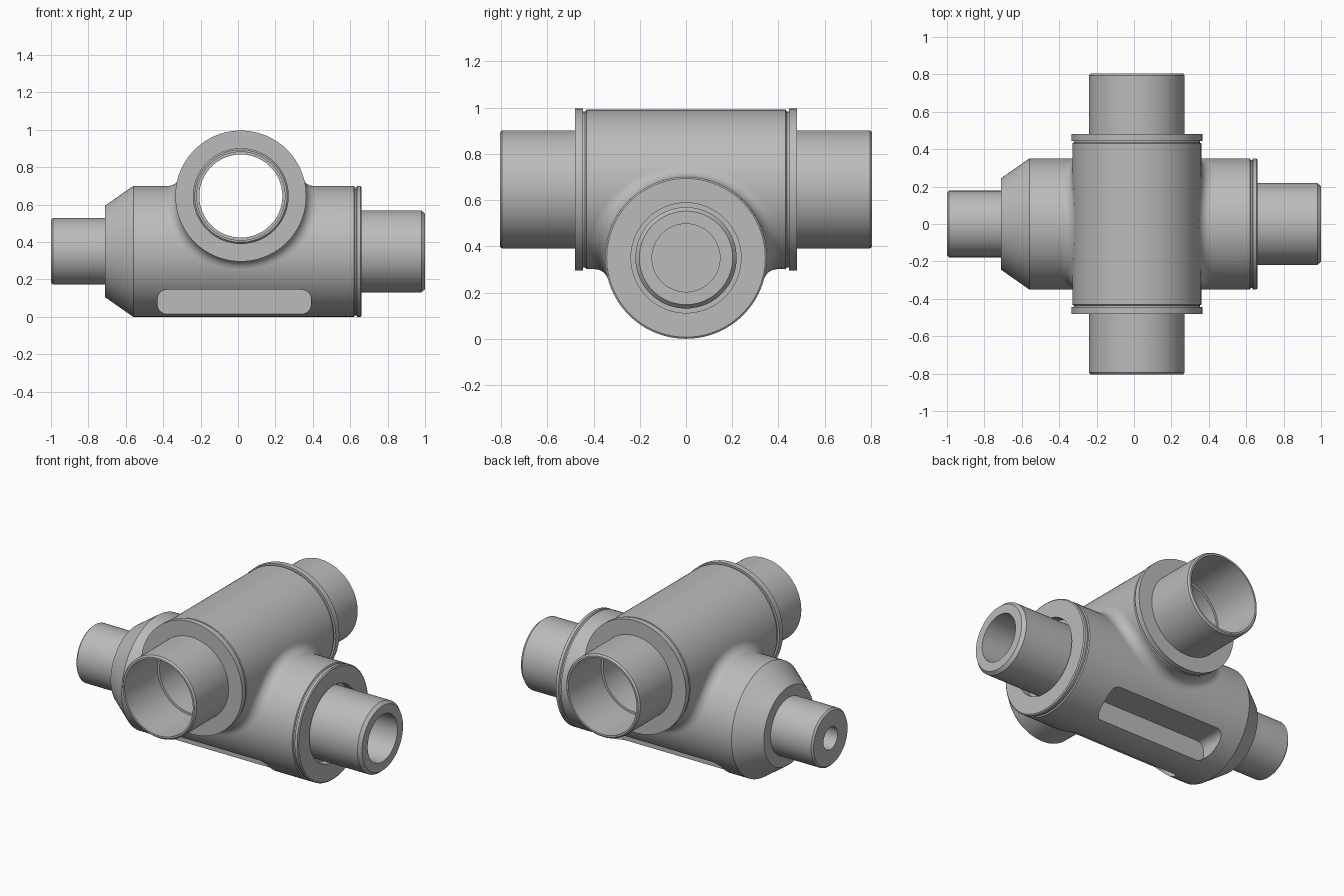
import bpy
import bmesh
from math import cos, sin, pi, sqrt, radians
from mathutils import Vector, Matrix

cube = bpy.data.objects.get("Cube")
if cube:
    bpy.data.objects.remove(cube)

steel = bpy.data.materials.new("steel_grey")
steel.use_nodes = True
steel.diffuse_color = (0.5, 0.5, 0.5, 1)
steel.node_tree.nodes["Principled BSDF"].inputs["Base Color"].default_value = (0.5, 0.5, 0.5, 1)

BODY_Z, CROSS_Z, CROSS_X = 0.35, 0.646, 0.015
BODY_R, CROSS_R, FILLET = 0.35, 0.345, 0.06


def make_object(name, bm):
    bmesh.ops.remove_doubles(bm, verts=bm.verts, dist=1e-5)
    bmesh.ops.recalc_face_normals(bm, faces=bm.faces)
    mesh = bpy.data.meshes.new(name)
    bm.to_mesh(mesh)
    bm.free()
    mesh.materials.append(steel)
    obj = bpy.data.objects.new(name, mesh)
    bpy.context.collection.objects.link(obj)
    return obj


def bridge(bm, rings):
    """Quads between neighbouring closed rings, the last joining the first."""
    for a, b in zip(rings, rings[1:] + rings[:1]):
        n = len(a)
        for i in range(n):
            j = (i + 1) % n
            corners = list(dict.fromkeys((a[i], a[j], b[j], b[i])))
            if len(corners) > 2:
                bm.faces.new(corners)


def lathe(name, profile, along, centre, steps=96):
    """Turn a closed (position, radius) outline about the x or y axis."""
    bm = bmesh.new()
    poles = {i: bm.verts.new((p, 0, 0)) for i, (p, r) in enumerate(profile) if r == 0}
    rings = []
    for s in range(steps):
        t = 2 * pi * s / steps
        rings.append([poles.get(i) or bm.verts.new((p, r * cos(t), r * sin(t)))
                      for i, (p, r) in enumerate(profile)])
    for a, b in zip(rings, rings[1:] + rings[:1]):
        n = len(a)
        for i in range(n):
            j = (i + 1) % n
            corners = list(dict.fromkeys((a[i], a[j], b[j], b[i])))
            if len(corners) > 2:
                bm.faces.new(corners)
    if along == "y":
        bm.transform(Matrix.Rotation(radians(90), 4, "Z"))
    bm.transform(Matrix.Translation(centre))
    return make_object(name, bm)


def activate(obj):
    bpy.ops.object.select_all(action="DESELECT")
    obj.select_set(True)
    bpy.context.view_layer.objects.active = obj


def cut(obj, cutter):
    mod = obj.modifiers.new("cut", "BOOLEAN")
    mod.operation, mod.solver, mod.object = "DIFFERENCE", "EXACT", cutter
    activate(obj)
    bpy.ops.object.modifier_apply(modifier=mod.name)
    bpy.data.objects.remove(cutter)


def smooth(obj):
    activate(obj)
    bpy.ops.object.shade_smooth_by_angle(angle=radians(25))


# Main body with its two end spigots, blind bores and end ring
body = lathe("main_body", [
    (-0.70, 0), (-0.70, 0.07), (-1.0, 0.07), (-1.0, 0.168), (-0.99, 0.178),
    (-0.71, 0.178), (-0.71, 0.245), (-0.56, BODY_R),
    (0.62, BODY_R), (0.624, 0.342), (0.632, 0.342), (0.637, BODY_R),
    (0.655, BODY_R), (0.66, 0.343), (0.66, 0.238), (0.61, 0.238),
    (0.61, 0.219), (0.98, 0.219), (1.0, 0.202), (1.0, 0.147), (0.55, 0.147), (0.55, 0),
], "x", (0, 0, BODY_Z))

# Clearance for the cross bore
cut(body, lathe("bore_cutter", [(-1, 0), (-1, 0.25), (1, 0.25), (1, 0)],
                "y", (CROSS_X, 0, CROSS_Z)))


# Side pockets low on the body: rounded rectangles pushed in from front and back
def pocket_cutter(side):
    bm = bmesh.new()
    outline = []
    half_w, half_h, rad = 0.41, 0.065, 0.05
    for k, (sx, sz) in enumerate([(1, 1), (-1, 1), (-1, -1), (1, -1)]):
        for s in range(9):
            t = pi / 2 * (k + s / 8)
            outline.append((sx * (half_w - rad) + rad * cos(t) - 0.02,
                            sz * (half_h - rad) + rad * sin(t) + 0.08))
    near, far = [[bm.verts.new((x, side * y, z)) for x, z in outline] for y in (0.1, 0.5)]
    bm.faces.new(near)
    bm.faces.new(far)
    for i in range(len(near)):
        j = (i + 1) % len(near)
        bm.faces.new((near[i], near[j], far[j], far[i]))
    return make_object("pocket_cutter", bm)


for side in (-1, 1):
    cut(body, pocket_cutter(side))
smooth(body)

# Cross tube: open pipe with a flange near each end, mirrored front to back
half = [(0.43, CROSS_R), (0.436, 0.337), (0.445, 0.337), (0.445, 0.35), (0.48, 0.35),
        (0.48, 0.256), (0.795, 0.256), (0.805, 0.247), (0.805, 0.236),
        (0.48, 0.236), (0.48, 0.222)]
mirrored = [(-p, r) for p, r in reversed(half)]
smooth(lathe("cross_tube", half + mirrored, "y", (CROSS_X, 0, CROSS_Z)))

# Fillet where body and tube meet: path of a ball touching both cylinders
bm = bmesh.new()
rings = []
ra, rb = BODY_R + FILLET, CROSS_R + FILLET
top, low = BODY_Z + ra, CROSS_Z - rb
for s in range(160):
    t = 2 * pi * (s + 0.5) / 160
    z = (top + low) / 2 + (top - low) / 2 * cos(2 * t)
    x = sqrt(max(rb ** 2 - (z - CROSS_Z) ** 2, 0)) * (1 if cos(t) > 0 else -1)
    y = sqrt(max(ra ** 2 - (z - BODY_Z) ** 2, 0)) * (1 if sin(t) > 0 else -1)
    c = Vector((x, y, z))
    to_body = (Vector((x, 0, BODY_Z)) - c).normalized()
    to_tube = (Vector((0, y, CROSS_Z)) - c).normalized()
    arc = [c + to_body.slerp(to_tube, k / 8) * FILLET for k in range(9)]
    arc.append(c + (to_body + to_tube).normalized() * (FILLET + 0.06))
    rings.append([bm.verts.new(p + Vector((CROSS_X, 0, 0))) for p in arc])
bridge(bm, rings)
smooth(make_object("blend_fillet", bm))
